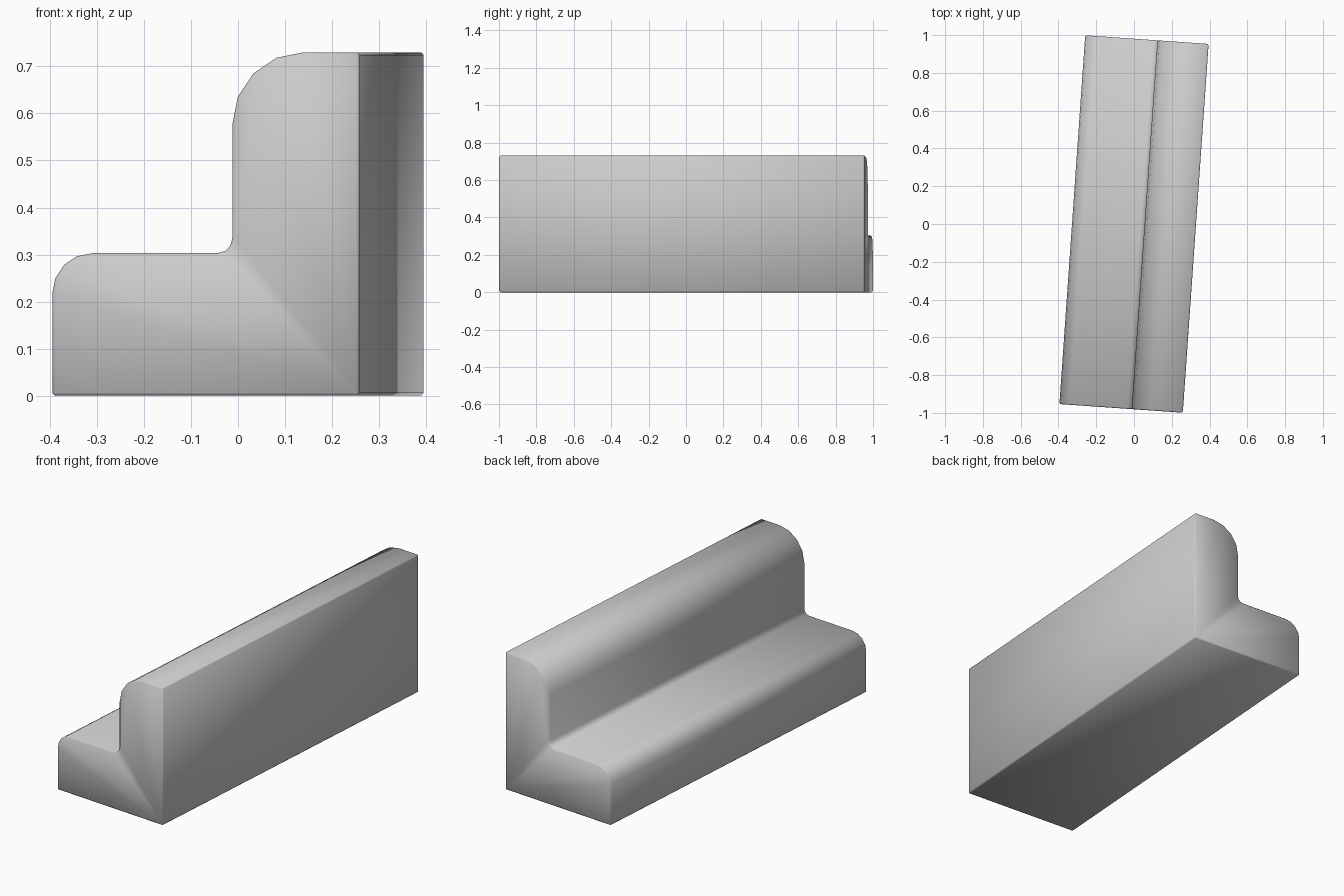
import bpy
import bmesh
from math import sin, cos, radians

cube = bpy.data.objects.get("Cube")
if cube:
    bpy.data.objects.remove(cube, do_unlink=True)

WIDTH, LENGTH, HEIGHT = 0.655, 1.957, 0.73
STEP_HEIGHT, RISER_X = 0.303, 0.056
half = WIDTH / 2


def arc(cx, cz, r, start, end, steps):
    """Points along a circular arc in the profile plane."""
    angles = [radians(start + (end - start) * i / steps) for i in range(steps + 1)]
    return [(cx + r * cos(a), cz + r * sin(a)) for a in angles]


# Stepped profile: rounded seat edge, tight inner fillet, rounded top edge
profile = [(half, 0), (-half, 0)]
profile += arc(-half + 0.085, STEP_HEIGHT - 0.085, 0.085, 180, 90, 4)
profile += arc(RISER_X - 0.032, STEP_HEIGHT + 0.032, 0.032, 270, 360, 3)
profile += arc(RISER_X + 0.153, HEIGHT - 0.153, 0.153, 180, 90, 4)
profile += [(half, HEIGHT)]

# Extrude the profile along the length
bm = bmesh.new()
face = bm.faces.new([bm.verts.new((x, -LENGTH / 2, z)) for x, z in profile])
result = bmesh.ops.extrude_face_region(bm, geom=[face], use_keep_orig=True)
moved = [v for v in result["geom"] if isinstance(v, bmesh.types.BMVert)]
bmesh.ops.translate(bm, verts=moved, vec=(0, LENGTH, 0))
bmesh.ops.recalc_face_normals(bm, faces=bm.faces)
for f in bm.faces:
    f.smooth = True
mesh = bpy.data.meshes.new("stepped_block")
bm.to_mesh(mesh)
bm.free()

block = bpy.data.objects.new("stepped_block", mesh)
bpy.context.collection.objects.link(block)
block.rotation_euler.z = radians(-4)

# Fine bevel on the hard edges, shaded smooth throughout
bevel = block.modifiers.new("edge_bevel", "BEVEL")
bevel.width = 0.006
bevel.segments = 1
bevel.limit_method = "ANGLE"
bevel.angle_limit = radians(40)

# Single plain grey
grey = bpy.data.materials.new("light_grey")
grey.use_nodes = True
colour = (0.6, 0.6, 0.6, 1)
grey.diffuse_color = colour
grey.node_tree.nodes["Principled BSDF"].inputs["Base Color"].default_value = colour
mesh.materials.append(grey)
